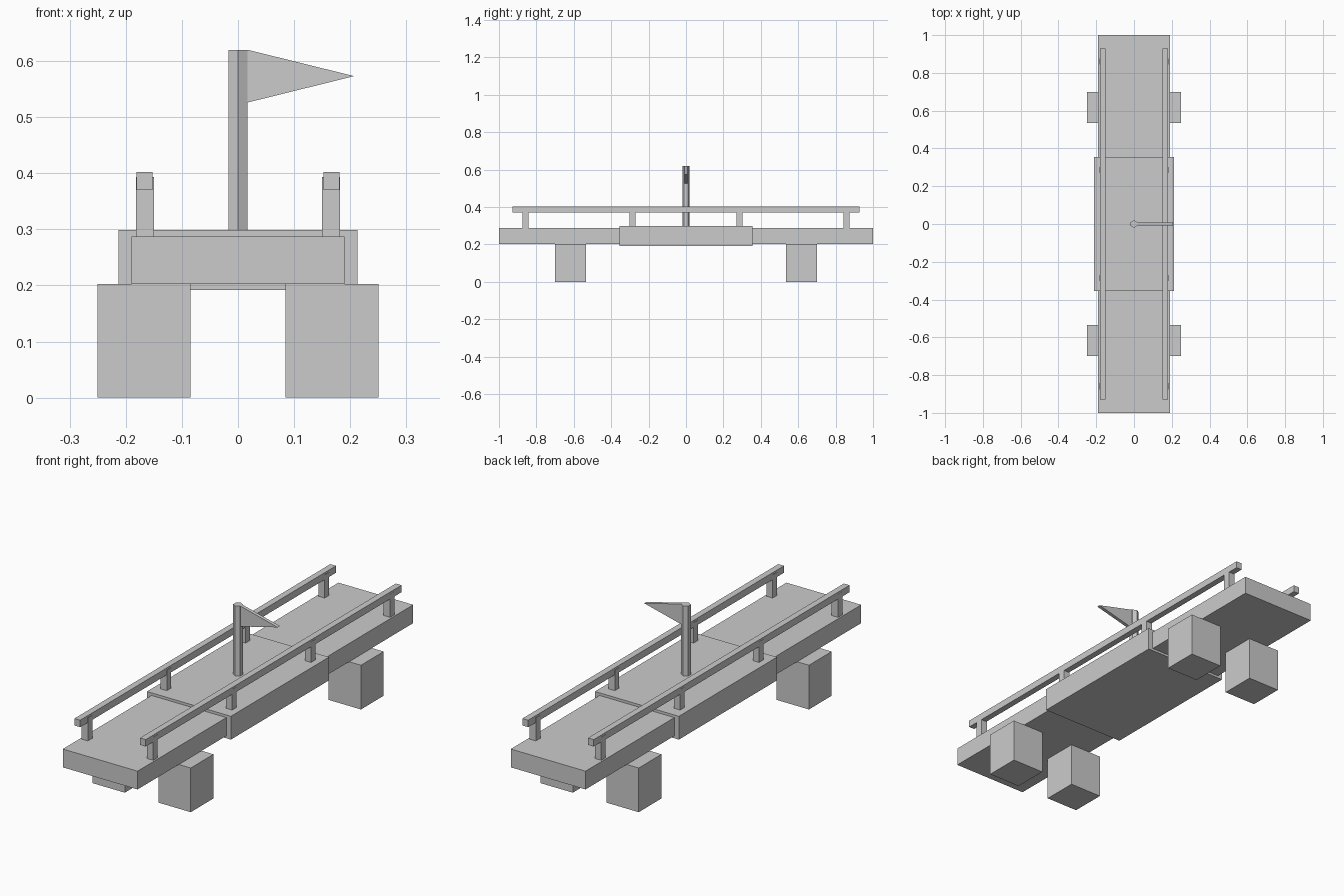
import bpy, bmesh

if "Cube" in bpy.data.objects:
    bpy.data.objects.remove(bpy.data.objects["Cube"])


def finish(name, bm):
    bmesh.ops.recalc_face_normals(bm, faces=bm.faces)
    mesh = bpy.data.meshes.new(name)
    bm.to_mesh(mesh)
    bm.free()
    obj = bpy.data.objects.new(name, mesh)
    bpy.context.collection.objects.link(obj)
    return obj


def box(name, x, y, z):
    """Box given by (min, max) ranges on each axis."""
    bm = bmesh.new()
    bmesh.ops.create_cube(bm, size=1)
    for v in bm.verts:
        v.co = [r[0] if c < 0 else r[1] for c, r in zip(v.co, (x, y, z))]
    return finish(name, bm)


def sided(s, a, b):
    return tuple(sorted((s * a, s * b)))


# Deck plank and the thicker middle section
box("deck", (-0.19, 0.19), (-1, 1), (0.203, 0.287))
box("deck_middle", (-0.213, 0.213), (-0.356, 0.356), (0.192, 0.299))

for sx, side in ((-1, "left"), (1, "right")):
    # Block feet
    for sy, end in ((-1, "front"), (1, "back")):
        box(f"{end}_{side}_foot", sided(sx, 0.085, 0.25),
            sided(sy, 0.535, 0.70), (0, 0.203))
    # Handrail and its evenly spaced posts
    box(f"{side}_rail", sided(sx, 0.152, 0.181), (-0.928, 0.928), (0.37, 0.402))
    for i in range(4):
        y = -0.859 + i * 0.5727
        box(f"{side}_post_{i + 1}", sided(sx, 0.150, 0.182),
            (y - 0.016, y + 0.016), (0.287, 0.393))

# Six-sided flag pole with a vertical edge facing the front
bpy.ops.mesh.primitive_cylinder_add(vertices=6, radius=0.02, depth=0.322,
                                    location=(0, 0, 0.459))
bpy.context.object.name = "flag_pole"

# Triangular pennant
bm = bmesh.new()
outline = [(0.017, 0.62), (0.017, 0.526), (0.207, 0.573)]
face = bm.faces.new([bm.verts.new((x, -0.008, z)) for x, z in outline])
ext = bmesh.ops.extrude_face_region(bm, geom=[face], use_keep_orig=True)
bmesh.ops.translate(bm, vec=(0, 0.016, 0),
                    verts=[g for g in ext["geom"] if isinstance(g, bmesh.types.BMVert)])
finish("pennant", bm)
